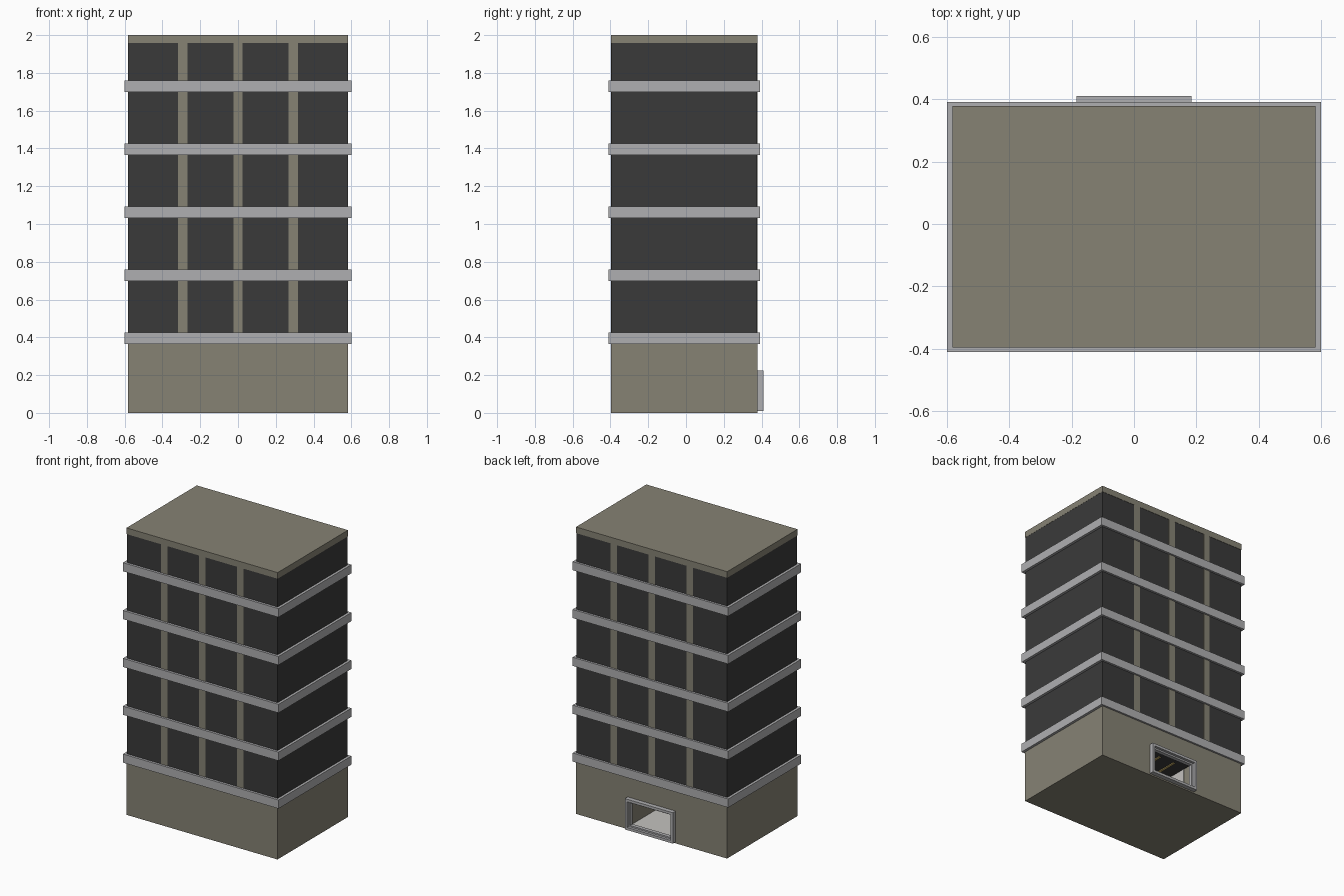
import bpy

if "Cube" in bpy.data.objects:
    bpy.data.objects.remove(bpy.data.objects["Cube"])


def material(name, rgb):
    m = bpy.data.materials.new(name)
    m.diffuse_color = (*rgb, 1)
    m.use_nodes = True
    m.node_tree.nodes["Principled BSDF"].inputs["Base Color"].default_value = m.diffuse_color
    return m


WALL = material("wall_stone", (0.24, 0.225, 0.175))
GLASS = material("dark_glass", (0.042, 0.042, 0.042))
TRIM = material("grey_trim", (0.43, 0.43, 0.44))
PALE = material("pale_interior", (0.55, 0.54, 0.52))
LAMP = material("warm_lamp", (0.6, 0.45, 0.15))


def box(name, x, y, z, mat):
    """Box from (min, max) ranges on each axis."""
    bpy.ops.mesh.primitive_cube_add(size=1, location=[sum(r) / 2 for r in (x, y, z)])
    o = bpy.context.object
    o.name = name
    o.scale = [r[1] - r[0] for r in (x, y, z)]
    bpy.ops.object.transform_apply(location=False, rotation=False, scale=True)
    o.data.materials.append(mat)
    return o


def frame(name, hx, z0, z1, t, y, mat):
    """Rectangular frame in the xz plane made of two posts and two rails."""
    for s in (-1, 1):
        box(name + "_post", sorted((s * hx, s * (hx - t))), y, (z0, z1), mat)
    for a in (z0, z1 - t):
        box(name + "_rail", (-hx + t, hx - t), y, (a, a + t), mat)


X = (-0.582, 0.582)
Y = (-0.396, 0.379)
BAND_Z = [0.365 + i * 0.3335 for i in range(5)]
BAND_H = 0.06

# Ground floor with a lobby hollowed out behind the entrance
ground = box("ground_floor", X, Y, (0, 0.375), WALL)
cutter = box("lobby_cutter", (-0.168, 0.168), (0.02, 0.5), (0.026, 0.208), WALL)
cutter.hide_render = True
mod = ground.modifiers.new("lobby", "BOOLEAN")
mod.operation = "DIFFERENCE"
mod.solver = "EXACT"
mod.object = cutter
bpy.context.view_layer.objects.active = ground
bpy.ops.object.modifier_apply(modifier="lobby")
bpy.data.objects.remove(cutter)

# Lobby lining and ceiling lamps
box("lobby_floor", (-0.167, 0.167), (0.021, 0.378), (0.022, 0.03), PALE)
box("lobby_side_wall", (-0.17, -0.162), (0.021, 0.3), (0.03, 0.207), PALE)
box("lobby_ceiling", (-0.16, 0.167), (0.021, 0.37), (0.202, 0.21), GLASS)
for lx in (-0.06, 0.06):
    box("ceiling_lamp", (lx - 0.008, lx + 0.008), (0.08, 0.33), (0.197, 0.203), LAMP)

# Entrance surround: outer frame and recessed inner frame
frame("entrance_frame", 0.185, 0.01, 0.225, 0.018, (0.37, 0.41), TRIM)
frame("door_frame", 0.168, 0.026, 0.208, 0.012, (0.365, 0.392), TRIM)

# Floor bands, glazed storeys above each, and columns on front and back
e = 0.002
for i, z in enumerate(BAND_Z):
    box("floor_band", (-0.6, 0.6), (-0.411, 0.392), (z, z + BAND_H), TRIM)
    top = BAND_Z[i + 1] if i < 4 else 1.957
    span = (z + BAND_H - 0.005, top + 0.005)
    box("glazed_storey", (X[0], X[1]), (Y[0] + e, Y[1] - e), span, GLASS)
    for cx in (-0.293, 0, 0.293):
        for cy in (Y[0], Y[1] - 0.02):
            box("column", (cx - 0.025, cx + 0.025), (cy, cy + 0.02), span, WALL)

# Roof slab
box("roof_slab", (X[0] - 0.001, X[1] + 0.001), Y, (1.957, 2.0), WALL)
